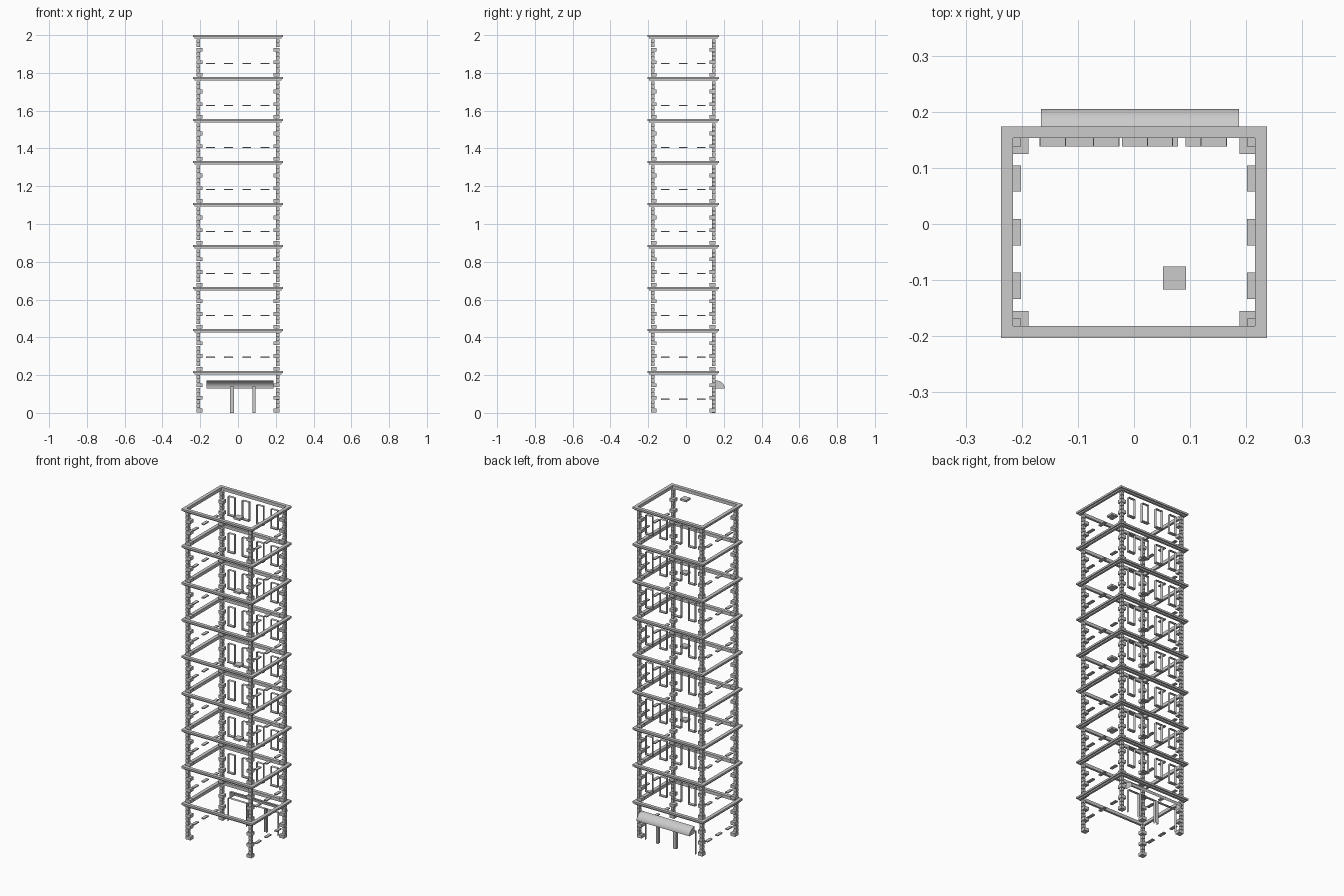
import bpy, bmesh, math

cube = bpy.data.objects.get("Cube")
if cube:
    bpy.data.objects.remove(cube, do_unlink=True)

FLOORS = 9
STOREY = 2 / FLOORS
LEFT, RIGHT, FRONT, BACK = -0.219, 0.219, -0.186, 0.156   # outer wall lines
REVEAL = 0.138                                            # inner edge of back openings


def finish(name, bm):
    bmesh.ops.recalc_face_normals(bm, faces=bm.faces)
    mesh = bpy.data.meshes.new(name)
    bm.to_mesh(mesh)
    bm.free()
    obj = bpy.data.objects.new(name, mesh)
    bpy.context.collection.objects.link(obj)
    return obj


def box(bm, x0, x1, y0, y1, z0, z1):
    verts = bmesh.ops.create_cube(bm, size=1)["verts"]
    for v in verts:
        v.co.x = x0 if v.co.x < 0 else x1
        v.co.y = y0 if v.co.y < 0 else y1
        v.co.z = z0 if v.co.z < 0 else z1


def quad(bm, *points):
    bm.faces.new([bm.verts.new(p) for p in points])


def reveal(bm, x0, x1, z0, z1):
    """Thin jambs and head lining an opening in the back wall."""
    path = [(x0, z0), (x0, z1), (x1, z1), (x1, z0)]
    inner = [bm.verts.new((x, REVEAL, z)) for x, z in path]
    outer = [bm.verts.new((x, BACK, z)) for x, z in path]
    for i in range(3):
        bm.faces.new((inner[i], inner[i + 1], outer[i + 1], outer[i]))


def ring(name, top):
    """Stepped cornice swept around the rectangular plan."""
    inset = [(0.021, 0), (0, 0), (0, -0.011), (0.008, -0.011),
             (0.008, -0.019), (0.021, -0.019)]
    bm = bmesh.new()
    loops = []
    for d, dz in inset:
        x, y0, y1 = 0.237 - d, -0.203 + d, 0.174 - d
        plan = [(-x, y0), (x, y0), (x, y1), (-x, y1)]
        loops.append([bm.verts.new((px, py, top + dz)) for px, py in plan])
    for a, b in zip(loops, loops[1:] + loops[:1]):
        for i in range(4):
            j = (i + 1) % 4
            bm.faces.new((a[i], a[j], b[j], b[i]))
    return finish(name, bm)


# Cornices
for floor in range(FLOORS):
    ring(f"cornice_{floor + 1}", (floor + 1) * STOREY)

# Corner quoins: one wide block, then two narrow ones, repeated
for side, x, sx in (("right", LEFT, 1), ("left", RIGHT, -1)):
    for end, y, sy in (("front", FRONT, 1), ("back", BACK, -1)):
        bm = bmesh.new()
        for floor in range(FLOORS):
            for course in range(9):
                w = 0.031 if course % 3 == 0 else 0.018
                z = floor * STOREY + 0.003 + course * 0.0222
                xs = sorted((x, x + sx * w))
                ys = sorted((y, y + sy * w))
                box(bm, *xs, *ys, z, z + 0.019)
        finish(f"quoins_{end}_{side}", bm)

# Window sills on the two side walls
for side, x0, x1 in (("right", LEFT, -0.201), ("left", 0.201, RIGHT)):
    bm = bmesh.new()
    for floor in range(FLOORS):
        z = floor * STOREY + 0.072
        for i in range(3):
            y = -0.11 + i * 0.0955
            box(bm, x0, x1, y - 0.0235, y + 0.0235, z - 0.003, z + 0.003)
    finish(f"side_sills_{side}", bm)

# Back windows on the upper floors
sills, frames = bmesh.new(), bmesh.new()
for floor in range(1, FLOORS):
    z = floor * STOREY
    for i in range(4):
        x = -0.145 + i * 0.0957
        box(sills, x - 0.0235, x + 0.0235, REVEAL, BACK, z + 0.069, z + 0.075)
        reveal(frames, x - 0.0225, x + 0.0225, z + 0.075, z + 0.185)
finish("back_sills", sills)
finish("back_window_reveals", frames)

# Ground floor openings with the panels between them
openings = [(-0.168, -0.043), (-0.021, 0.078), (0.092, 0.166)]
bm = bmesh.new()
for x0, x1 in openings:
    reveal(bm, x0, x1, 0, 0.14)
finish("shopfront_reveals", bm)
bm = bmesh.new()
for (_, x0), (x1, _) in zip(openings, openings[1:]):
    quad(bm, (x0, BACK, 0), (x1, BACK, 0), (x1, BACK, 0.14), (x0, BACK, 0.14))
finish("shopfront_posts", bm)

# Rounded awning over the shopfront
bm = bmesh.new()
profile = [(BACK, 0.13)]
for i in range(11):
    a = math.pi / 2 * (1 - i / 10)
    profile.append((BACK + 0.049 * math.cos(a), 0.13 + 0.042 * math.sin(a)))
caps = [[bm.verts.new((x, y, z)) for y, z in profile] for x in (-0.166, 0.187)]
for cap in caps:
    bm.faces.new(cap)
for i in range(1, len(profile) - 1):
    bm.faces.new((caps[0][i], caps[0][i + 1], caps[1][i + 1], caps[1][i]))
awning = finish("awning", bm)
bpy.ops.object.select_all(action="DESELECT")
awning.select_set(True)
bpy.context.view_layer.objects.active = awning
bpy.ops.object.shade_smooth_by_angle()

# Small ceiling slabs on every second floor
for floor in range(3, FLOORS + 1, 2):
    bm = bmesh.new()
    z = floor * STOREY
    box(bm, 0.052, 0.093, -0.117, -0.076, z - 0.018, z - 0.006)
    finish(f"ceiling_slab_{floor}", bm)
